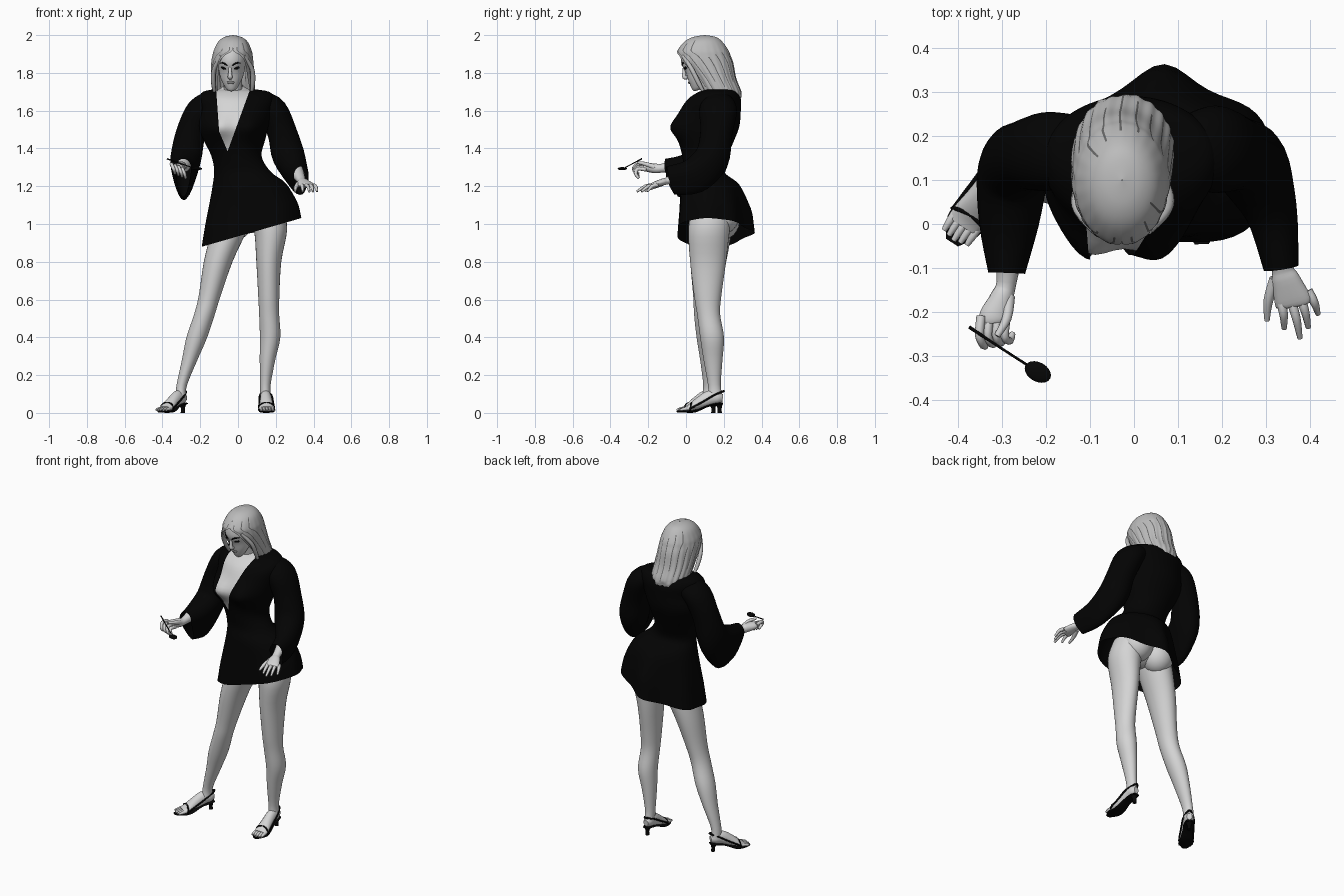
import bpy, bmesh, math
from mathutils import Vector, Matrix

def material(name, r, g, b):
    m = bpy.data.materials.new(name)
    m.diffuse_color = (r, g, b, 1)
    return m

SKIN = material("skin grey", .66, .66, .66)
HAIR = material("hair grey", .50, .50, .50)
STRAND = material("hair strand", .14, .14, .14)
CLOTH = material("black cloth", .001, .001, .001)
LEATHER = material("black leather", .002, .002, .002)
LIPS = material("lip grey", .22, .22, .22)
I4 = Matrix.Identity(4)

def spline(rows, n):
    """Catmull-Rom through rows of numbers, n steps per span."""
    out = []
    P = [rows[0]] + list(rows) + [rows[-1]]
    for i in range(1, len(P) - 2):
        for k in range(n):
            t = k / n
            out.append([.5 * (2*b + (c-a)*t + (2*a-5*b+4*c-d)*t*t + (3*b-a-3*c+d)*t**3)
                        for a, b, c, d in zip(P[i-1], P[i], P[i+1], P[i+2])])
    return out + [list(rows[-1])]

def skin_rings(name, rings, mats, closed=True, caps=True, M=I4, edit=None, pick=None):
    """Bridge a list of point rings into a smooth mesh."""
    bm = bmesh.new()
    vs = [[bm.verts.new(M @ Vector(p)) for p in r] for r in rings]
    n = len(rings[0])
    for j in range(len(vs) - 1):
        for i in range(n if closed else n - 1):
            k = (i + 1) % n
            f = bm.faces.new((vs[j][i], vs[j][k], vs[j+1][k], vs[j+1][i]))
            if pick:
                f.material_index = pick(i, f.calc_center_median())
    if caps:
        bm.faces.new(vs[0])
        bm.faces.new(vs[-1])
    if edit:
        edit(bm)
    bmesh.ops.recalc_face_normals(bm, faces=bm.faces)
    me = bpy.data.meshes.new(name)
    bm.to_mesh(me)
    bm.free()
    for m in mats:
        me.materials.append(m)
    me.shade_smooth()
    me.set_sharp_from_angle(angle=math.radians(50))
    ob = bpy.data.objects.new(name, me)
    bpy.context.collection.objects.link(ob)
    return ob

def loft(name, rows, mats, n=32, steps=4, wave=None, gaps=False, **kw):
    """Stack of ellipses: z, cx, cy, rx, ry (and half angle of a front opening)."""
    rings = []
    for r in spline(rows, steps):
        z, cx, cy, rx, ry = r[:5]
        g = max(r[5], .001) if gaps else 0
        ring = []
        for i in range(n):
            a = g + (2*math.pi - 2*g) * i / ((n - 1) if gaps else n)
            k = 1 + (wave(a, z) if wave else 0)
            ring.append((cx + max(rx, .001)*k*math.sin(a), cy - max(ry, .001)*k*math.cos(a), z))
        rings.append(ring)
    return skin_rings(name, rings, mats, closed=not gaps, **kw)

def tube(name, rows, mat, n=12, steps=4, ref=(1, 0, 0), **kw):
    """Sweep: x, y, z, side radius, other radius, hanging drop of lower edge."""
    rows = [list(r) + [r[3]] * (5 - len(r)) + [0] * (len(r) < 6) for r in rows]
    pts = spline(rows, steps)
    C = [Vector(p[:3]) for p in pts]
    rings = []
    for i, p in enumerate(pts):
        t = (C[min(i+1, len(C)-1)] - C[max(i-1, 0)]).normalized()
        u = Vector(ref) - t * t.dot(Vector(ref))
        u.normalize()
        v = t.cross(u)
        ring = []
        for k in range(n):
            a = 2 * math.pi * k / n
            d = p[5] * max(0, -math.sin(a)) ** 2
            ring.append(C[i] + u*p[3]*math.cos(a) + v*p[4]*math.sin(a) + Vector((0, .7*d, -d)))
        rings.append(ring)
    return skin_rings(name, rings, [mat], **kw)

def ball(name, loc, size, mat, M=I4, rot=0):
    rows = [(-math.cos(math.pi*k/10), 0, 0, math.sin(math.pi*k/10), math.sin(math.pi*k/10)) for k in range(11)]
    T = M @ Matrix.Translation(loc) @ Matrix.Rotation(rot, 4, 'Z') @ Matrix.Diagonal((*size, 1))
    return loft(name, rows, [mat], n=20, steps=1, M=T)

# ---- torso and robe ----
def bust(bm):
    for v in bm.verts:
        if v.co.y < .12:
            for xc in (-.11, .065):
                v.co.y -= .052 * math.exp(-(v.co.x-xc)**2/.005 - (v.co.z-1.51)**2/.004)

def shape_robe(bm):
    bust(bm)
    # neckline: each side is a point and a normal facing the opening
    sides = [(Vector((-.055, 0, 1.385)), Vector((.105, 0, .045))), (Vector((-.10, 0, 1.49)), Vector((.21, 0, .015))),
             (Vector((-.055, 0, 1.385)), Vector((-.33, 0, .12)))]
    for p, nn in sides:
        bmesh.ops.bisect_plane(bm, geom=bm.verts[:] + bm.edges[:] + bm.faces[:], plane_co=p, plane_no=nn)
    cut = []
    for f in bm.faces:
        c = f.calc_center_median()
        if c.y < .13 and all((c - p).dot(nn) > 0 for p, nn in sides):
            cut.append(f)
    bmesh.ops.delete(bm, geom=cut, context='FACES')
    for v in bm.verts:                         # slanted hem with a lifted fold behind
        w = min(1, max(0, (1.25 - v.co.z) / .29))
        if v.co.y > .15:
            v.co.y += .05 * min(1, 1.6*w) * math.exp(-(v.co.x - .07)**2 / .006)
        v.co.z += .288 * (v.co.x - .07) * w

def robe_wave(a, z):                           # squarer skirt with folds
    w = max(0, min(1, (1.24 - z) / .2))
    square = (abs(math.sin(a))**2.6 + abs(math.cos(a))**2.6) ** (-1/2.6) - 1
    return w * ((square if math.cos(a) > 0 else .3*square) + .022 * math.cos(7*a + 2.5))

body = [(1.21, .058, .12, .193, .15), (1.28, .022, .095, .148, .105), (1.36, -.008, .1, .133, .12),
        (1.45, -.02, .11, .165, .148), (1.52, -.023, .118, .185, .165), (1.60, -.01, .13, .19, .16),
        (1.66, -.008, .147, .20, .143), (1.70, -.01, .165, .175, .105), (1.715, -.022, .172, .09, .075)]
hem = [(.955, .07, .133, .26, .178), (1.08, .072, .13, .236, .165)]
loft("robe_body", hem + body, [CLOTH], n=64, caps=False, edit=shape_robe, wave=robe_wave)
loft("torso", [(z, x, y, rx-.012, ry-.012) for z, x, y, rx, ry in body] + [(1.74, -.025, .15, .045, .05)],
     [SKIN], n=48, edit=bust)
ball("pelvis", (.055, .14, 1.09), (.16, .12, .14), SKIN)
for s, x, z in (("right", -.015, 1.02), ("left", .135, 1.05)):
    ball(s + "_buttock", (x, .19, z), (.095, .095, .105), SKIN)
tube("neck", [(-.022, .165, 1.64, .06), (-.025, .14, 1.70, .05), (-.03, .11, 1.80, .05)], SKIN, n=20)

# ---- sleeves ----
tube("left_sleeve", [(.12, .17, 1.645, .06, .08), (.185, .17, 1.60, .075, .10), (.235, .16, 1.48, .078, .085),
     (.268, .13, 1.36, .086, .082, .02), (.312, .03, 1.275, .06, .07, .04), (.335, -.10, 1.255, .04, .05, .05)],
     CLOTH, n=28, caps=False)
tube("right_sleeve", [(-.135, .17, 1.645, .06, .08), (-.2, .165, 1.60, .073, .09), (-.25, .155, 1.48, .078, .08),
     (-.275, .115, 1.355, .082, .08, .04), (-.285, 0, 1.30, .068, .07, .10), (-.29, -.112, 1.295, .042, .05, .10)],
     CLOTH, n=28, caps=False)

# ---- arms and hands ----
tube("left_arm", [(.26, .15, 1.38, .04), (.31, .02, 1.28, .036), (.335, -.09, 1.232, .024, .02),
     (.345, -.125, 1.222, .032, .018), (.362, -.175, 1.206, .042, .014), (.365, -.185, 1.202, .036, .01)], SKIN, n=16)
tube("right_arm", [(-.27, .12, 1.37, .04), (-.282, -.03, 1.315, .036), (-.29, -.13, 1.295, .023, .023),
     (-.30, -.165, 1.295, .026, .026), (-.318, -.21, 1.30, .034, .022), (-.32, -.225, 1.30, .03, .018)], SKIN, n=16)
for i, (x, y) in enumerate([(.342, -.238), (.378, -.26), (.397, -.236), (.419, -.205)]):
    bx, by = .333 + .021*i, -.17 + .006*i
    tube("left_finger", [(bx, by, 1.205, .011), ((bx+x)/2 + .003, (by+y)/2, 1.20, .010),
         (x, y, 1.172, .006)], SKIN, n=8)
tube("left_thumb", [(.322, -.125, 1.215, .014), (.306, -.175, 1.195, .011), (.303, -.22, 1.175, .006)], SKIN, n=8)
for i in range(4):
    x, z = -.348 + .019*i, 1.312 - .008*i
    tube("right_finger", [(x, -.21, z, .011), (x-.004, -.255, z+.004, .010), (x+.008, -.278+.004*i, z-.022, .009),
         (x+.014, -.25, z-.045, .007)], SKIN, n=8)
tube("right_thumb", [(-.285, -.165, 1.30, .014), (-.29, -.215, 1.318, .011), (-.312, -.255, 1.325, .007)], SKIN, n=8)

# ---- spoon ----
tube("spoon_handle", [(-.375, -.235, 1.345, .004), (-.31, -.278, 1.322, .003), (-.245, -.32, 1.30, .003)],
     LEATHER, n=8, ref=(0, 0, 1))
ball("spoon_bowl", (-.219, -.337, 1.293), (.032, .022, .008), LEATHER, rot=-.5)

# ---- legs ----
loft("left_leg", [(1.08, .14, .14, .10, .11), (.97, .172, .122, .088, .11), (.8, .163, .117, .066, .095),
     (.62, .163, .115, .056, .072), (.52, .165, .12, .053, .061), (.4, .17, .138, .054, .063),
     (.28, .156, .143, .041, .05), (.15, .145, .15, .028, .034), (.09, .146, .155, .028, .038)], [SKIN])
loft("right_leg", [(1.08, -.01, .14, .10, .11), (.95, -.052, .13, .092, .11), (.8, -.105, .118, .076, .095),
     (.62, -.15, .108, .058, .07), (.52, -.178, .105, .055, .062), (.4, -.218, .118, .055, .062),
     (.28, -.256, .125, .041, .05), (.15, -.297, .125, .028, .034), (.09, -.303, .125, .028, .038)], [SKIN])

# ---- feet and heeled sandals (local: heel at origin, toes towards -y) ----
for side, x, y, ang in (("left", .145, .19, .04), ("right", -.285, .155, -.58)):
    M = Matrix.Translation((x, y, 0)) @ Matrix.Rotation(ang, 4, 'Z')
    tube(side + "_foot", [(0, .004, .078, .016, .02), (0, -.02, .08, .028, .032), (0, -.06, .08, .03, .04),
         (0, -.115, .055, .034, .032), (0, -.165, .03, .041, .019), (0, -.19, .022, .038, .013)], SKIN, n=16, M=M)
    for i in range(5):
        tx = -.031 + .0155*i
        ty = -.222 - .008 * (1 - abs(i - 2)/2)
        tube(side + "_toe", [(tx, -.175, .024, .010), (tx, (ty-.175)/2, .021, .009), (tx, ty, .016, .006)],
             SKIN, n=8, M=M)
    tube(side + "_sole", [(0, .006, .05, .02, .006), (0, -.03, .047, .03, .006), (0, -.08, .035, .03, .006),
         (0, -.14, .009, .038, .006), (0, -.19, .007, .042, .006), (0, -.236, .007, .016, .005)], LEATHER, n=16, M=M)
    tube(side + "_heel", [(0, -.015, .05, .022), (0, -.012, .025, .011), (0, -.012, 0, .012)], LEATHER, M=M)
    tube(side + "_toe_strap", [(-.042, -.17, .012, .005), (-.03, -.165, .045, .005), (0, -.16, .053, .005),
         (.03, -.165, .045, .005), (.042, -.17, .012, .005)], LEATHER, n=8, ref=(0, 1, 0), M=M)
    tube(side + "_heel_strap", [(-.04, -.165, .025, .005), (-.036, -.10, .06, .005), (-.03, -.04, .095, .005),
         (0, .01, .115, .006), (.03, -.04, .095, .005), (.036, -.10, .06, .005), (.04, -.165, .025, .005)],
         LEATHER, n=8, ref=(0, 0, 1), M=M)

# ---- head, tilted forward ----
H = Matrix.Translation((-.033, .08, 1.85)) @ Matrix.Rotation(-.1, 4, 'Z') @ Matrix.Rotation(.34, 4, 'X')
loft("head", [(-.128, 0, -.062, .016, .018), (-.115, 0, -.055, .032, .035), (-.07, 0, -.028, .058, .066),
     (-.02, 0, -.005, .071, .088), (.04, 0, 0, .077, .098), (.10, 0, .01, .062, .08), (.13, 0, .01, .03, .04)],
     [SKIN], M=H)
tube("nose", [(0, -.09, .015, .007), (0, -.103, -.02, .010), (0, -.108, -.038, .013, .011), (0, -.094, -.047, .010)],
     SKIN, M=H)
ball("lips", (0, -.091, -.075), (.021, .008, .009), LIPS, H)
for s in (-1, 1):
    ball("eye", (s*.032, -.083, .004), (.019, .007, .008), LEATHER, H, rot=s*.35)
    tube("eyebrow", [(s*.013, -.096, .022, .004), (s*.033, -.090, .033, .005), (s*.054, -.073, .029, .002)],
         LEATHER, n=8, ref=(0, 0, 1), M=H)

# ---- hair with parting, open over the face ----
loft("hair", [(1.665, -.02, .205, .10, .085, 1.0), (1.70, -.022, .18, .112, .112, .85), (1.77, -.027, .145, .115, .12, .76),
     (1.85, -.03, .105, .112, .145, .66), (1.89, -.029, .094, .107, .142, .42), (1.92, -.028, .09, .10, .134, 0),
     (1.965, -.027, .092, .078, .10, 0), (1.99, -.027, .098, .045, .06, 0), (2.0, -.027, .1, .001, .001, 0)],
     [HAIR, STRAND], n=121, steps=5, gaps=True, caps=False,
     wave=lambda a, z: .014 * math.cos(22*a) * max(0, min(1, (1.98 - z) / .2)) + .03*math.sin(9*a)*(z < 1.69),
     pick=lambda i, c: int(i % 8 == 4 and 1.69 + .03*(i % 3) < c.z < 1.88 + .015*(i % 7)))
for s, x in ((-1, -.126), (1, .074)):          # loose locks beside the face
    tube("side_lock", [(-.028 + s*.06, -.015, 1.89, .010), (x, .03, 1.82, .012), (x + s*.004, .07, 1.74, .012),
         (x - s*.008, .11, 1.67, .005)], HAIR, n=8)
